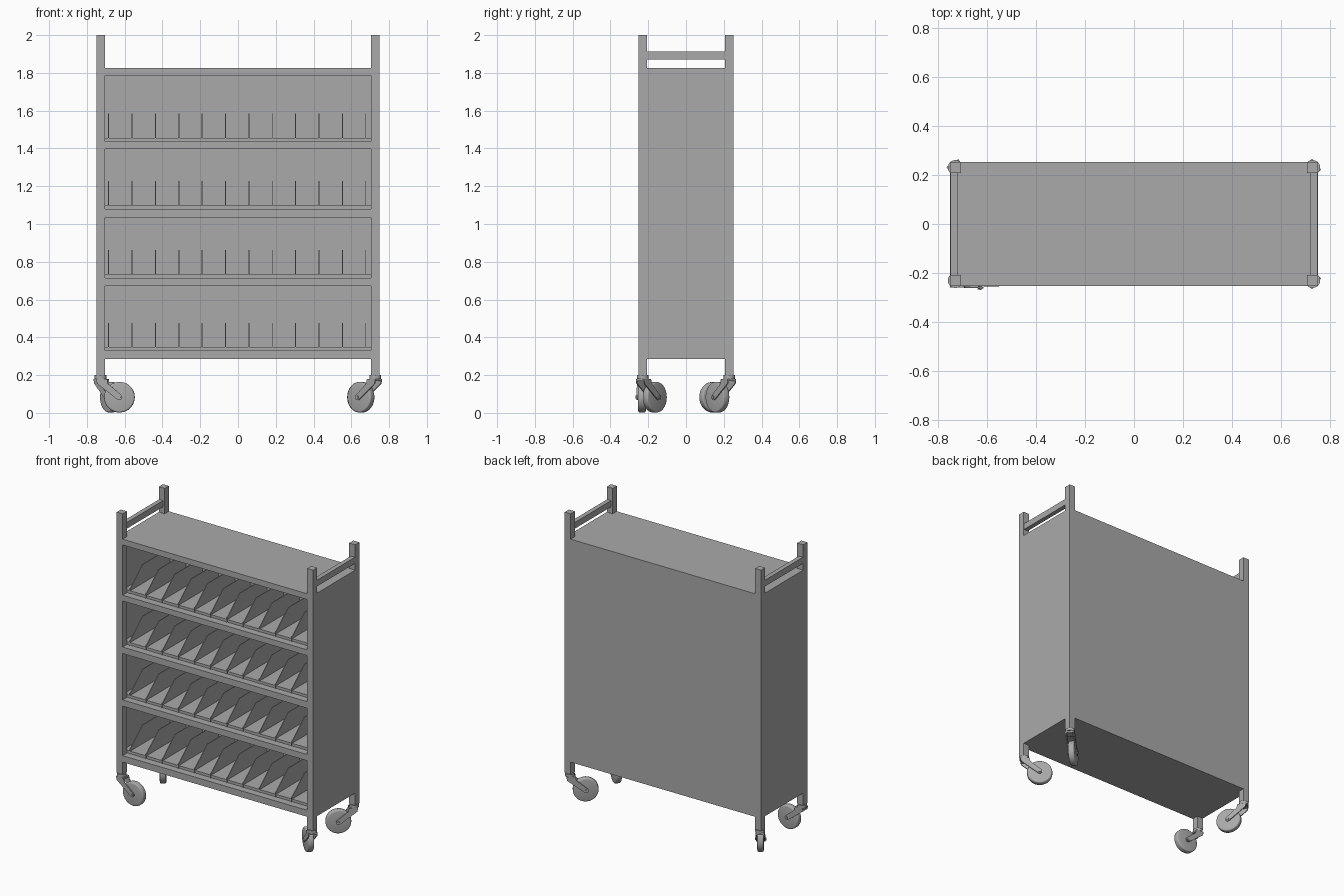
import bpy
import bmesh
import math
from mathutils import Matrix, Vector

cube = bpy.data.objects.get("Cube")
if cube:
    bpy.data.objects.remove(cube, do_unlink=True)

grey = bpy.data.materials.new("plain grey")
grey.use_nodes = True
grey.diffuse_color = (0.4, 0.4, 0.4, 1)
grey.node_tree.nodes["Principled BSDF"].inputs["Base Color"].default_value = (0.4, 0.4, 0.4, 1)


def finish(name, bm, matrix=Matrix(), smooth=False):
    bmesh.ops.recalc_face_normals(bm, faces=bm.faces)
    mesh = bpy.data.meshes.new(name)
    bm.to_mesh(mesh)
    bm.free()
    mesh.materials.append(grey)
    obj = bpy.data.objects.new(name, mesh)
    obj.matrix_world = matrix
    bpy.context.collection.objects.link(obj)
    if smooth:
        bpy.ops.object.select_all(action='DESELECT')
        obj.select_set(True)
        bpy.context.view_layer.objects.active = obj
        bpy.ops.object.shade_smooth_by_angle(angle=math.radians(35))
    return obj


def box(name, low, high):
    low, high = Vector(low), Vector(high)
    bm = bmesh.new()
    bmesh.ops.create_cube(bm, size=1, matrix=Matrix.Translation((low + high) / 2)
                          @ Matrix.Diagonal((high - low).to_4d()))
    return finish(name, bm)


def add_prism(bm, points, axis, start, depth):
    """Extrude a closed outline along x (points are y, z) or y (points are x, z)."""
    if axis == 'x':
        verts = [bm.verts.new((start, a, b)) for a, b in points]
        move = Vector((depth, 0, 0))
    else:
        verts = [bm.verts.new((a, start, b)) for a, b in points]
        move = Vector((0, depth, 0))
    face = bm.faces.new(verts)
    out = bmesh.ops.extrude_face_region(bm, geom=[face], use_keep_orig=True)
    bmesh.ops.translate(bm, vec=move, verts=[v for v in out["geom"] if isinstance(v, bmesh.types.BMVert)])


def add_cylinder(bm, centre, radius, depth, along_y=False, sides=32):
    matrix = Matrix.Translation(centre)
    if along_y:
        matrix = matrix @ Matrix.Rotation(math.pi / 2, 4, 'X')
    return bmesh.ops.create_cone(bm, cap_ends=True, segments=sides, radius1=radius,
                                 radius2=radius, depth=depth, matrix=matrix)["verts"]


X, Y, POST = 0.75, 0.252, 0.045
IX, IY = X - POST, Y - POST
BOTTOM, TOP, SHEET = 0.285, 1.825, 0.02

# Corner posts, side panels and push handles
for sx, side in ((-1, "right"), (1, "left")):
    for sy, end in ((-1, "front"), (1, "back")):
        xs, ys = sorted((sx * IX, sx * X)), sorted((sy * IY, sy * Y))
        box(f"{end}_{side}_post", (xs[0], ys[0], 0.2), (xs[1], ys[1], 2))
    xs = sorted((sx * (X - SHEET), sx * X))
    box(f"{side}_side_panel", (xs[0], -IY, BOTTOM), (xs[1], IY, TOP))
    xs = sorted((sx * 0.717, sx * 0.748))
    box(f"{side}_handle", (xs[0], -IY, 1.87), (xs[1], IY, 1.913))

# Back panel, fitted between the back posts
box("back_panel", (-IX, Y - SHEET, BOTTOM), (IX, Y, TOP))

# Shelf boards with full-width fronts
boards = [(BOTTOM, 0.33), (0.672, 0.715), (1.035, 1.08), (1.398, 1.438), (1.785, TOP)]
for i, (low, high) in enumerate(boards):
    box(f"shelf_rail_{i}", (-IX, -Y, low), (IX, -IY, high))
    box(f"shelf_board_{i}", (-X + SHEET, -IY, low), (X - SHEET, Y - SHEET, high))

# Trays with a row of sloped dividers on each open shelf
for i, (low, high) in enumerate(boards[:-1]):
    box(f"tray_{i}", (-X + SHEET, -IY + 0.005, high), (X - SHEET, Y - SHEET, high + 0.018))
    bm = bmesh.new()
    outline = [(-IY, high), (-IY, high + 0.025), (-IY + 0.14, high + 0.147),
               (Y - SHEET, high + 0.147), (Y - SHEET, high)]
    for k in range(12):
        add_prism(bm, outline, 'x', -0.687 + k * 0.1237, 0.005)
    finish(f"dividers_{i}", bm)


# Swivel casters, each trailing along its own heading
def caster(name, x, y, heading):
    matrix = Matrix.Translation((x, y, 0)) @ Matrix.Rotation(heading, 4, 'Z')
    axle_x, axle_z, radius = 0.1, 0.083, 0.081
    bm = bmesh.new()
    add_cylinder(bm, (axle_x, 0, axle_z), radius, 0.04, True, 40)
    rims = [e for e in bm.edges if len(e.link_faces) == 2 and any(len(f.verts) > 4 for f in e.link_faces)]
    bmesh.ops.bevel(bm, geom=rims, offset=0.009, segments=3, affect='EDGES', profile=0.5)
    finish(name + "_wheel", bm, matrix, True)

    # Fork: two tapered legs with rounded ends under a crown plate
    bm = bmesh.new()
    leg = [(-0.022, 0.18), (-0.018, 0.155)]
    for k in range(9):
        a = math.radians(-135 + k * 22.5)
        leg.append((axle_x + 0.016 * math.cos(a), axle_z + 0.016 * math.sin(a)))
    leg += [(0.04, 0.155), (0.035, 0.18)]
    for start in (-0.029, 0.022):
        add_prism(bm, leg, 'y', start, 0.007)
    add_prism(bm, [(-0.022, 0.168), (0.036, 0.168), (0.035, 0.18), (-0.022, 0.18)], 'y', -0.029, 0.058)
    finish(name + "_fork", bm, matrix)

    # Axle bolt and swivel collar
    bm = bmesh.new()
    add_cylinder(bm, (axle_x, 0, axle_z), 0.008, 0.07, True, 16)
    add_cylinder(bm, (0, 0, 0.19), 0.031, 0.02)
    finish(name + "_swivel", bm, matrix, True)


cx, cy = X - POST / 2, Y - POST / 2
caster("front_right_caster", -cx, -cy, math.radians(-2))
caster("front_left_caster", cx, -cy, math.radians(140))
caster("back_left_caster", cx, cy, math.radians(219))
caster("back_right_caster", -cx, cy, math.radians(-57))
